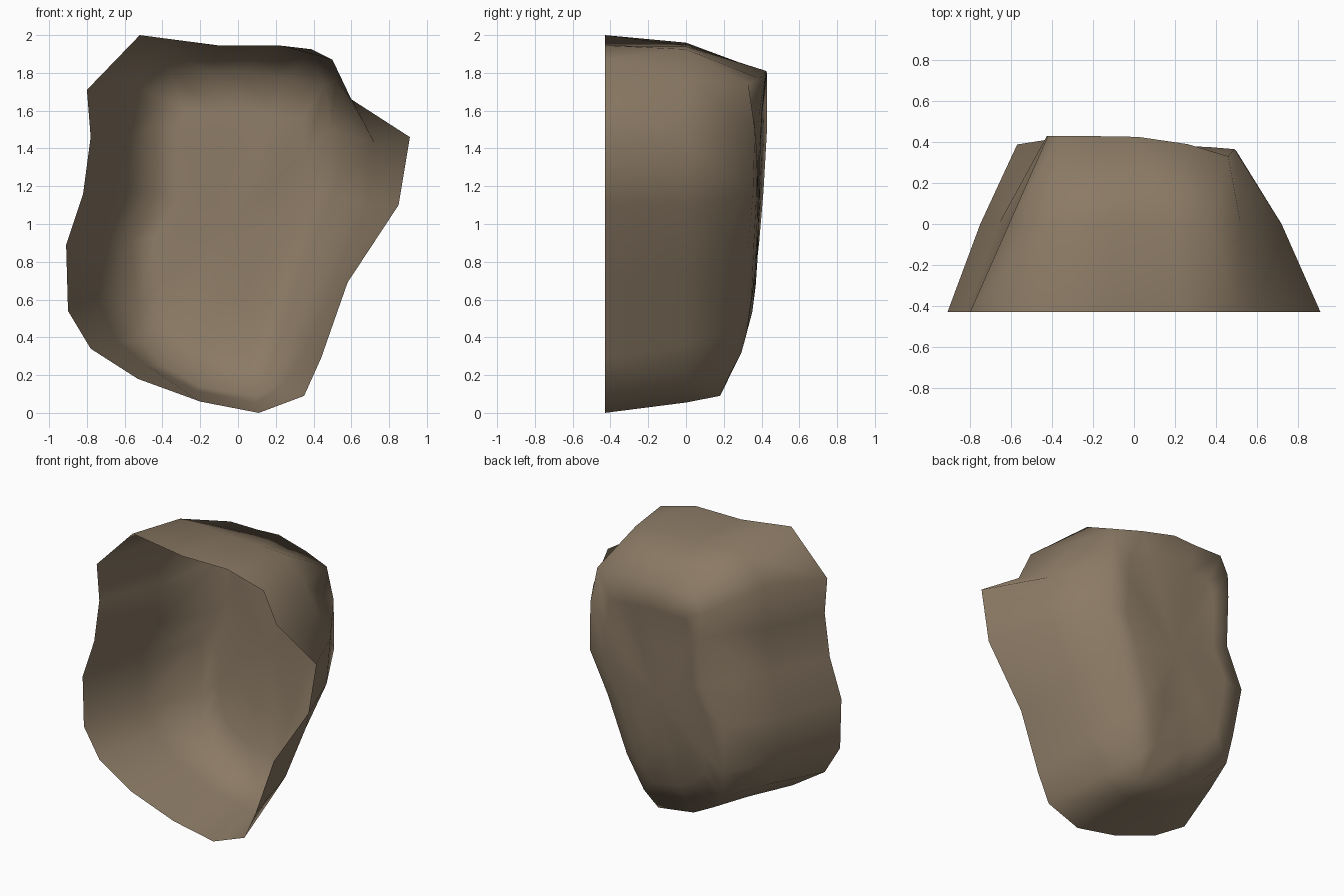
import bpy, bmesh
from mathutils import Vector

if "Cube" in bpy.data.objects:
    bpy.data.objects.remove(bpy.data.objects["Cube"])

# Cross-sections of the hollow rock shell, clockwise from the upper left
RIM = [(-.52, 2.0), (-.13, 1.945), (.22, 1.945), (.5, 1.87), (.6, 1.66),
       (.91, 1.46), (.85, 1.1), (.58, .69), (.44, .29), (.35, .09),
       (.11, 0), (-.2, .06), (-.53, .18), (-.78, .34), (-.9, .54),
       (-.91, .89), (-.82, 1.16), (-.78, 1.46), (-.8, 1.71)]
MID = [(-.45, 1.96), (-.1, 1.945), (.2, 1.94), (.39, 1.925), (.52, 1.76),
       (.72, 1.43), (.69, 1.1), (.53, .75), (.37, .36), (.24, .15),
       (.1, .055), (-.22, .115), (-.48, .25), (-.64, .38), (-.73, .57),
       (-.75, .88), (-.66, 1.16), (-.61, 1.46), (-.61, 1.77)]
BACK = [(-.36, .43, 1.8), (-.15, .428, 1.8), (.02, .425, 1.81), (.26, .39, 1.77),
        (.46, .33, 1.74), (.49, .365, 1.5), (.5, .355, 1.16), (.38, .33, .87),
        (.25, .3, .47), (.16, .24, .22), (.09, .18, .09), (-.2, .2, .14),
        (-.38, .24, .24), (-.51, .31, .38), (-.53, .35, .57), (-.57, .388, .91),
        (-.43, .41, 1.17), (-.425, .43, 1.52), (-.42, .43, 1.68)]
CENTRE = Vector((-.03, .385, 1.0))


def inward(p, t, ty):
    """Move a back-edge point towards the centre, flattening depth faster."""
    p = Vector(p)
    q = p.lerp(CENTRE, t)
    q.y = p.y + (CENTRE.y - p.y) * ty
    return q


bm = bmesh.new()
rings = [[(x, -.43, z) for x, z in RIM],
         [(x, 0, z) for x, z in MID],
         BACK,
         [inward(p, .25, .55) for p in BACK],
         [inward(p, .55, .8) for p in BACK]]
rings = [[bm.verts.new(p) for p in ring] for ring in rings]
n = len(RIM)

# Side walls and back panel, open towards the front
for a, b in zip(rings, rings[1:]):
    for i in range(n):
        j = (i + 1) % n
        bm.faces.new((a[i], a[j], b[j], b[i]))
tip = bm.verts.new(CENTRE)
for i in range(n):
    bm.faces.new((rings[-1][i], rings[-1][(i + 1) % n], tip))

# Outward normals, judged by the back panel
bm.normal_update()
if tip.link_faces[0].normal.y < 0:
    bmesh.ops.reverse_faces(bm, faces=bm.faces)
for f in bm.faces:
    f.smooth = True

mesh = bpy.data.meshes.new("rock_shell")
bm.to_mesh(mesh)
bm.free()
rock = bpy.data.objects.new("rock_shell", mesh)
bpy.context.collection.objects.link(rock)

# Brown stone colour
stone = bpy.data.materials.new("brown stone")
stone.diffuse_color = (.26, .195, .13, 1)
stone.use_nodes = True
stone.node_tree.nodes["Principled BSDF"].inputs["Base Color"].default_value = stone.diffuse_color
mesh.materials.append(stone)
